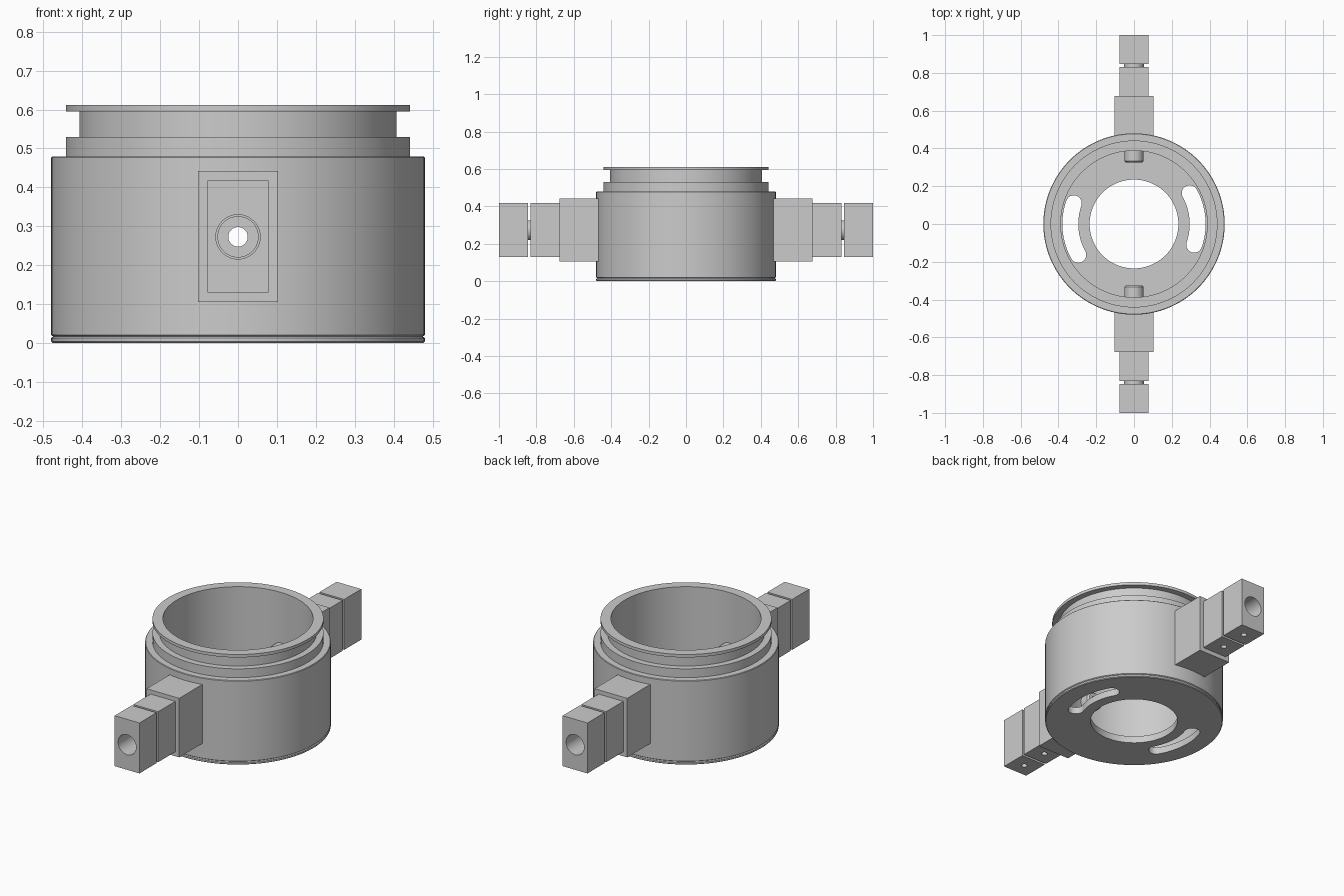
import bpy, bmesh
from math import sin, cos, pi, radians
from mathutils import Matrix

if "Cube" in bpy.data.objects:
    bpy.data.objects.remove(bpy.data.objects["Cube"])

BORE_Z = 0.273


def to_object(name, bm):
    bmesh.ops.recalc_face_normals(bm, faces=bm.faces)
    mesh = bpy.data.meshes.new(name)
    bm.to_mesh(mesh)
    bm.free()
    ob = bpy.data.objects.new(name, mesh)
    bpy.context.collection.objects.link(ob)
    return ob


def lathe(name, profile, steps=128, matrix=None):
    """Revolve a closed (radius, height) profile around z."""
    bm = bmesh.new()
    vs = [bm.verts.new((r, 0, z)) for r, z in profile]
    es = [bm.edges.new((vs[i], vs[(i + 1) % len(vs)])) for i in range(len(vs))]
    bmesh.ops.spin(bm, geom=vs + es, cent=(0, 0, 0), axis=(0, 0, 1),
                   angle=2 * pi, steps=steps)
    bmesh.ops.remove_doubles(bm, verts=bm.verts, dist=1e-5)
    if matrix:
        bm.transform(matrix)
    return to_object(name, bm)


def cylinder(name, radius, length, matrix, segments=48):
    bm = bmesh.new()
    bmesh.ops.create_cone(bm, cap_ends=True, segments=segments, radius1=radius,
                          radius2=radius, depth=length, matrix=matrix)
    return to_object(name, bm)


def box(name, x, y0, y1, z0, z1):
    bm = bmesh.new()
    bmesh.ops.create_cube(bm, size=1, matrix=Matrix.Translation((0, (y0 + y1) / 2, (z0 + z1) / 2))
                          @ Matrix.Diagonal((2 * x, abs(y1 - y0), z1 - z0, 1)))
    return to_object(name, bm)


def arc_slot(name, a0, a1, r=0.337, w=0.042, n=24):
    """Curved slot cutter with round ends."""
    a0, a1 = radians(a0), radians(a1)
    pts = []
    for i in range(n + 1):
        a = a0 + (a1 - a0) * i / n
        pts.append(((r + w) * cos(a), (r + w) * sin(a)))
    for i in range(1, 12):
        t = a1 + pi * i / 12
        pts.append((r * cos(a1) + w * cos(t), r * sin(a1) + w * sin(t)))
    for i in range(n + 1):
        a = a1 + (a0 - a1) * i / n
        pts.append(((r - w) * cos(a), (r - w) * sin(a)))
    for i in range(1, 12):
        t = a0 + pi + pi * i / 12
        pts.append((r * cos(a0) + w * cos(t), r * sin(a0) + w * sin(t)))
    bm = bmesh.new()
    face = bm.faces.new([bm.verts.new((x, y, -0.1)) for x, y in pts])
    ext = bmesh.ops.extrude_face_region(bm, geom=[face])
    bmesh.ops.translate(bm, vec=(0, 0, 0.2),
                        verts=[v for v in ext["geom"] if isinstance(v, bmesh.types.BMVert)])
    return to_object(name, bm)


def activate(ob):
    bpy.ops.object.select_all(action='DESELECT')
    ob.select_set(True)
    bpy.context.view_layer.objects.active = ob


def cut(ob, *cutters):
    activate(ob)
    for c in cutters:
        mod = ob.modifiers.new("cut", 'BOOLEAN')
        mod.operation, mod.solver, mod.object = 'DIFFERENCE', 'EXACT', c
        bpy.ops.object.modifier_apply(modifier=mod.name)
        bpy.data.objects.remove(c)


def smooth(ob):
    activate(ob)
    bpy.ops.object.shade_smooth_by_angle(angle=radians(30))


def along_y(y):
    return Matrix.Translation((0, y, BORE_Z)) @ Matrix.Rotation(-pi / 2, 4, 'X')


# Stepped cup: floor opening, base seam, shoulder, neck groove and top flange
housing = lathe("housing", [
    (0.235, 0), (0.476, 0), (0.48, 0.004), (0.48, 0.013), (0.475, 0.017),
    (0.48, 0.021), (0.48, 0.477), (0.477, 0.48), (0.442, 0.48), (0.442, 0.53),
    (0.407, 0.53), (0.407, 0.595), (0.442, 0.595), (0.442, 0.612),
    (0.388, 0.612), (0.388, 0.04), (0.235, 0.04)])
cut(housing, arc_slot("slot_cutter", -19, 29), arc_slot("slot_cutter", 161, 209),
    cylinder("wall_bore", 0.045, 2, along_y(0)))
smooth(housing)

# Two opposite arms: (name, half width, inner y, outer y, bottom z, top z, has screw hole)
blocks = [("mount_block", 0.103, 0.44, 0.677, 0.105, 0.442, False),
          ("clamp_block", 0.078, 0.677, 0.832, 0.13, 0.418, True),
          ("end_block", 0.078, 0.846, 1.0, 0.13, 0.418, True)]
for side, s in (("front", -1), ("back", 1)):
    for name, x, y0, y1, z0, z1, screw in blocks:
        ob = box(f"{side}_{name}", x, s * y0, s * y1, z0, z1)
        mid = s * (y0 + y1) / 2
        cutters = [cylinder("bore", 0.057, 0.5, along_y(mid))]
        if screw:
            cutters.append(cylinder("screw_hole", 0.016, 0.16,
                                    Matrix.Translation((0, mid, z0)), 24))
        cut(ob, *cutters)
        smooth(ob)

    # Hollow pin through the arm, ending as a chamfered stub inside the cup
    turn = Matrix.Rotation(0 if s > 0 else pi, 4, 'Z')
    pin = lathe(f"{side}_pin", [(0.025, 0.325), (0.042, 0.325), (0.051, 0.334),
                                (0.053, 0.86), (0.025, 0.86)],
                48, turn @ along_y(0))
    smooth(pin)
